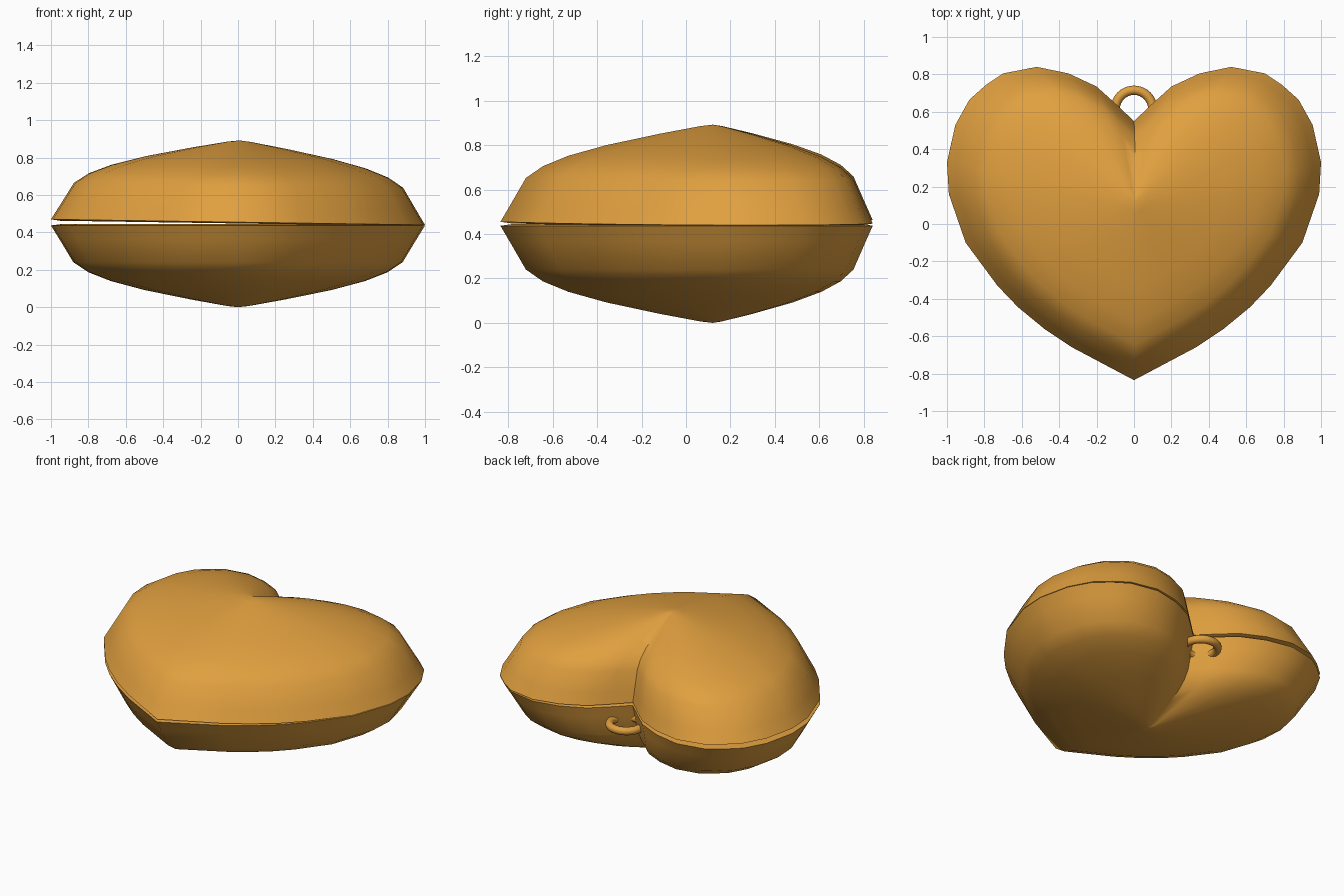
import bpy, bmesh, math

if "Cube" in bpy.data.objects:
    bpy.data.objects.remove(bpy.data.objects["Cube"])

gold = bpy.data.materials.new("gold")
gold.diffuse_color = (0.75, 0.35, 0.05, 1)
gold.use_nodes = True
gold.node_tree.nodes["Principled BSDF"].inputs["Base Color"].default_value = gold.diffuse_color

# Right half of the heart outline, from cleft round to tip
RIGHT = [(0, .55), (.1, .645), (.2, .735), (.35, .805), (.52, .84), (.70, .805),
         (.79, .745), (.88, .665), (.955, .53), (1.0, .33), (.99, .16), (.9, -.1),
         (.73, -.33), (.62, -.445), (.48, -.56), (.33, -.66), (0, -.835)]
OUTLINE = RIGHT + [(-x, y) for x, y in RIGHT[-2:0:-1]]
CENTRE_Y = 0.12

# Dome section: (scale towards the centre, height above the rim)
DOME = [(1, 0), (.955, .073), (.88, .197), (.80, .25), (.68, .297), (.5, .345),
        (.25, .396), (.06, .43)]
APEX = .437
LIP = (.95, -.007)


def finish(obj, angle):
    obj.data.materials.append(gold)
    bpy.ops.object.select_all(action='DESELECT')
    obj.select_set(True)
    bpy.context.view_layer.objects.active = obj
    bpy.ops.object.shade_smooth_by_angle(angle=math.radians(angle))


def heart_half(name, z, side, tilt=0):
    """Puffed heart shell; side is 1 for up, -1 for down."""
    bm = bmesh.new()

    def ring(s, h):
        return [bm.verts.new((x * s, CENTRE_Y + (y - CENTRE_Y) * s, h * side))
                for x, y in OUTLINE]

    rings = [ring(*p) for p in [LIP] + DOME]
    n = len(OUTLINE)
    for a, b in zip(rings, rings[1:]):
        for i in range(n):
            j = (i + 1) % n
            bm.faces.new((a[i], a[j], b[j], b[i]))
    for loop, h in ((rings[0], LIP[1]), (rings[-1], APEX)):
        tip = bm.verts.new((0, CENTRE_Y, h * side))
        for i in range(n):
            bm.faces.new((loop[i], loop[(i + 1) % n], tip))
    bmesh.ops.recalc_face_normals(bm, faces=bm.faces)
    mesh = bpy.data.meshes.new(name)
    bm.to_mesh(mesh)
    bm.free()
    obj = bpy.data.objects.new(name, mesh)
    bpy.context.collection.objects.link(obj)
    obj.location.z = z
    obj.rotation_euler.y = tilt
    finish(obj, 50)


# Two locket shells, the upper one very slightly open on the left
heart_half("lower_shell", .437, -1)
heart_half("upper_shell", .455, 1, tilt=.015)

# Hanging ring in the cleft, set into the lower shell
bpy.ops.mesh.primitive_torus_add(location=(0, .615, .34), major_radius=.1, minor_radius=.025,
                                 major_segments=32, minor_segments=12)
hanging_ring = bpy.context.object
hanging_ring.name = "hanging_ring"
finish(hanging_ring, 60)
